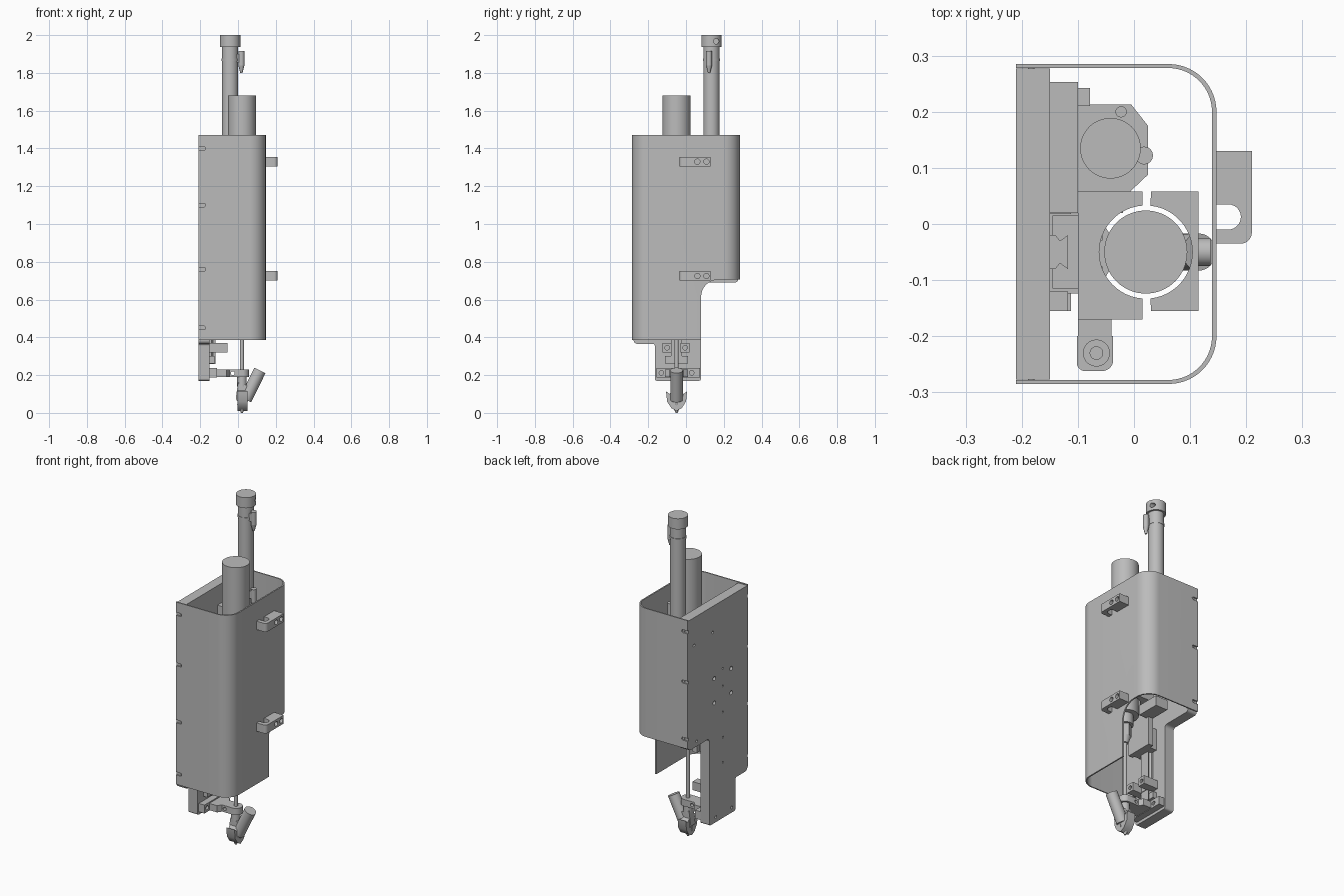
import bpy, bmesh, math
from mathutils import Vector

if "Cube" in bpy.data.objects:
    bpy.data.objects.remove(bpy.data.objects["Cube"], do_unlink=True)

grey = bpy.data.materials.new("plain grey")
grey.use_nodes = True
COLOUR = (0.5, 0.5, 0.5, 1)
grey.diffuse_color = COLOUR
grey.node_tree.nodes["Principled BSDF"].inputs["Base Color"].default_value = COLOUR


def finish(name, bm):
    bmesh.ops.recalc_face_normals(bm, faces=bm.faces)
    mesh = bpy.data.meshes.new(name)
    bm.to_mesh(mesh)
    bm.free()
    mesh.materials.append(grey)
    ob = bpy.data.objects.new(name, mesh)
    bpy.context.collection.objects.link(ob)
    return ob


def outline(corners, steps=10):
    """Turn (a, b[, radius]) corners into a polygon with rounded corners."""
    pts = []
    for i, c in enumerate(corners):
        p = Vector(c[:2])
        if len(c) < 3:
            pts.append(p)
            continue
        u = (Vector(corners[i - 1][:2]) - p).normalized()
        v = (Vector(corners[(i + 1) % len(corners)][:2]) - p).normalized()
        half = u.angle(v) / 2
        centre = p + (u + v).normalized() * c[2] / math.sin(half)
        start = p + u * c[2] / math.tan(half) - centre
        end = p + v * c[2] / math.tan(half) - centre
        turn = math.atan2(start.x * end.y - start.y * end.x, start.dot(end))
        for k in range(steps + 1):
            t = turn * k / steps
            pts.append(centre + Vector((start.x * math.cos(t) - start.y * math.sin(t),
                                        start.x * math.sin(t) + start.y * math.cos(t))))
    return pts


def arc(cx, cy, r, a0, a1, n=24):
    angles = [math.radians(a0 + (a1 - a0) * k / n) for k in range(n + 1)]
    return [(cx + r * math.cos(a), cy + r * math.sin(a)) for a in angles]


def add_prism(bm, pts, axis, lo, hi):
    place = {"x": lambda a, b, c: (c, a, b), "y": lambda a, b, c: (a, c, b),
             "z": lambda a, b, c: (a, b, c)}[axis]
    face = bm.faces.new([bm.verts.new(place(p[0], p[1], lo)) for p in pts])
    new = bmesh.ops.extrude_face_region(bm, geom=[face])["geom"]
    bmesh.ops.translate(bm, vec=place(0, 0, hi - lo),
                        verts=[g for g in new if isinstance(g, bmesh.types.BMVert)])


def prism(name, pts, axis, lo, hi):
    bm = bmesh.new()
    add_prism(bm, pts, axis, lo, hi)
    return finish(name, bm)


def box(name, x0, x1, y0, y1, z0, z1):
    return prism(name, [(x0, y0), (x1, y0), (x1, y1), (x0, y1)], "z", z0, z1)


def rod(name, start, end, r, r2=None, n=40):
    a, b = Vector(start), Vector(end)
    bm = bmesh.new()
    bmesh.ops.create_cone(bm, cap_ends=True, segments=n, radius1=r,
                          radius2=r if r2 is None else r2, depth=(b - a).length)
    turn = Vector((0, 0, 1)).rotation_difference(b - a).to_matrix()
    bmesh.ops.transform(bm, matrix=turn.to_4x4(), verts=bm.verts)
    bmesh.ops.translate(bm, vec=(a + b) / 2, verts=bm.verts)
    return finish(name, bm)


def cut(ob, bm):
    tool = finish("cutter", bm)
    tool.hide_render = True
    mod = ob.modifiers.new("cut", "BOOLEAN")
    mod.operation, mod.solver, mod.object = "DIFFERENCE", "EXACT", tool
    bpy.context.view_layer.objects.active = ob
    bpy.ops.object.modifier_apply(modifier=mod.name)
    bpy.data.objects.remove(tool, do_unlink=True)


def cut_holes(ob, axis, lo, hi, holes):
    bm = bmesh.new()
    for a, b, r in holes:
        add_prism(bm, arc(a, b, r, 0, 345, 23), axis, lo, hi)
    cut(ob, bm)


# Back plate with narrow lower leg and drilled holes
plate = prism("back_plate", outline([
    (-.277, 1.465), (.277, 1.465), (.277, .69, .02), (.08, .69, .02), (.08, .17, .012),
    (-.165, .17, .012), (-.165, .365, .01), (-.277, .365, .02)]), "x", -.21, -.15)
big = [(y, z, .012) for y in (-.125, .034) for z in (.885, 1.03)]
small = [(-.047, z, .006) for z in (.5, .65, .8, .955, 1.06)]
small += [(y, z, .008) for y, z in ((.224, 1.3), (.047, 1.31), (.2, .72), (-.13, .2), (.02, .2))]
cut_holes(plate, "x", -.22, -.17, big + small)

# Sheet cover wrapped round three sides
cover = prism("cover", outline([
    (-.21, -.285), (.147, -.285, .085), (.147, .285, .085), (-.21, .285),
    (-.21, .278), (.139, .278, .078), (.139, -.278, .078), (-.21, -.278)], 14), "z", .385, 1.47)
bm = bmesh.new()
add_prism(bm, outline([(.08, .3), (.08, .705, .09), (.4, .705), (.4, .3)]), "x", -.3, .3)
cut(cover, bm)
bm = bmesh.new()
for z in (.45, .76, 1.1, 1.4):
    add_prism(bm, [(-.23, z - .009)] + arc(-.18, z, .009, -90, 90, 10) + [(-.23, z + .009)],
              "y", -.3, .3)
cut(cover, bm)
for z in (.45, .76, 1.1, 1.4):
    for side in (-1, 1):
        if side < 0 or z > .7:
            rod("cover_screw", (-.183, side * .27, z), (-.183, side * .283, z), .006, n=16)

# Hooked hangers on the side of the cover
for z in (.7, 1.305):
    hook = prism("hanger_hook", [(.145, .13), (.21, .13)]
                 + arc(.19, -.015, .02, 0, -90, 8) + [(.145, -.035), (.145, -.01)]
                 + arc(.168, .0125, .0225, -90, 90, 14) + [(.145, .035)], "z", z, z + .05)
    cut_holes(hook, "x", .19, .22, [(.06, z + .025, .014), (.108, z + .025, .014)])

# Tall air cylinder
CX, CY = -.042, .135
rod("cylinder_tube", (CX, CY, .95), (CX, CY, 1.94), .043)
rod("tube_band", (CX, CY, 1.862), (CX, CY, 1.876), .045)
cap = rod("cylinder_cap", (CX, CY, 1.937), (CX, CY, 2), .054, n=48)
cut_holes(cap, "x", -.02, .05, [(.16, 1.967, .014)])
prism("cylinder_flange", [(-.1, .055), (-.01, .055), (.025, .088), (.025, .175), (-.005, .213),
                          (-.1, .213)], "z", 1.0, 1.16)
rod("flange_port", (-.023, .2, 1.16), (-.023, .2, 1.19), .01, n=20)
rod("piston_rod", (CX, CY, .75), (CX, CY, 1), .016)
box("piston_link", -.1, -.02, .02, .16, .73, .79)
for z in (1.8, 1.34):
    rod("sensor_body", (.018, .122, z + .04), (.018, .122, z + .115), .016, n=16)
    rod("sensor_tip", (.018, .122, z), (.018, .122, z + .04), .006, .016, n=16)
    box("sensor_foot", -.005, .015, .112, .132, z + .055, z + .1)
box("cylinder_mount", -.155, -.1, .02, .253, .93, 1.35)
box("mount_rib", -.1, -.078, .21, .242, .95, 1.25)

# Spindle motor, clamp and nose
MX, MY = .021, -.05
rod("spindle_motor", (MX, MY, .74), (MX, MY, 1.68), .074, n=64)
for z in (.82, 1.05):
    prism("clamp_back", [(-.1, -.17), (.015, -.17)] + arc(MX, MY, .083, 266, 94)
          + [(.015, .058), (-.1, .058)], "z", z, z + .15)
    prism("clamp_front", [(.115, -.155), (.115, .058), (.03, .058)]
          + arc(MX, MY, .083, 84, -84) + [(.03, -.155)], "z", z, z + .15)
    rod("clamp_knob", (.113, MY, z + .075), (.136, MY, z + .075), .025)
rod("spindle_shoulder", (MX, MY, .68), (MX, MY, .74), .045)
rod("collet_nut", (MX, MY, .61), (MX, MY, .68), .034, n=6)
rod("collet_cone", (MX, MY, .57), (MX, MY, .61), .018, .032)
rod("spindle_shaft", (MX, MY, .06), (MX, MY, .6), .011, n=24)

# Vertical guide rail with carriages
prism("guide_rail", [(-.15, -.08), (-.14, -.08), (-.132, -.07), (-.118, -.08), (-.118, -.02),
                     (-.132, -.03), (-.14, -.02), (-.15, -.02)], "z", .26, 1.25)
for z in (.56, .84, 1.06):
    carriage = box("rail_carriage", -.145, -.094, -.115, .015, z, z + .13)
    cut_holes(carriage, "x", -.1, -.09, [(y, z + h, .008) for y in (-.095, -.005) for h in (.03, .1)])
box("carriage_plate", -.1, -.07, -.13, .04, .56, .82)

# Shock absorber on its side bracket
box("absorber_bracket", -.1, -.04, -.2, -.165, .86, .95)
prism("absorber_block", outline([(-.102, -.2), (-.037, -.2), (-.037, -.262, .02),
                                 (-.102, -.262, .015)]), "z", .86, .95)
rod("absorber_body", (-.067, -.23, .76), (-.067, -.23, .99), .024)
rod("absorber_pin", (-.067, -.23, .99), (-.067, -.23, 1.02), .012)
box("absorber_stop", -.155, -.118, -.155, -.12, .7, .76)

# Rail end stops
for y in (-.1, -.005):
    stop = box("rail_stop", -.152, -.056, y - .024, y + .024, .32, .37)
    cut_holes(stop, "x", -.07, -.05, [(y, .345, .012)])
box("stop_bridge", -.152, -.115, -.124, .019, .325, .365)
box("rail_foot", -.152, -.125, -.11, .01, .262, .3)

# Lower guide arm holding the shaft
foot = box("arm_foot", -.152, -.112, -.155, .075, .187, .237)
cut_holes(foot, "x", -.125, -.1, [(-.13, .212, .012), (.03, .212, .012)])
arm = prism("guide_arm", [(-.115, -.11), (-.06, -.11), (-.045, -.085)]
            + arc(.022, MY, .037, -80, 80, 18) + [(-.045, -.015), (-.06, .01), (-.115, .01)],
            "z", .19, .23)
cut_holes(arm, "y", -.2, .1, [(-.028, .21, .01)])

# Tool head with a slanted nozzle and hooked jaws
rod("tool_collar", (MX, MY, .14), (MX, MY, .19), .025)
prism("tool_body", [(-.012, .075), (.004, .05), (.045, .05), (.075, .1), (.05, .145), (.0, .16)],
      "y", MY - .022, MY + .022)
rod("slanted_nozzle", (.04, MY, .07), (.116, MY, .225), .033, n=32)
for side in (-1, 1):
    jaw = [(0, .035), (.02, .12), (.038, .1), (.056, .115), (.05, .06), (.028, .026), (0, .01)]
    prism("jaw", [(MY + side * y, z) for y, z in jaw], "x", MX - .024, MX + .03)
rod("tool_tip", (MX, MY, 0), (MX, MY, .045), .005, .026, n=24)

# Smooth round surfaces while keeping crisp edges
bpy.ops.object.select_all(action="DESELECT")
for ob in bpy.context.collection.objects:
    if ob.type == "MESH" and grey.name in ob.data.materials:
        ob.select_set(True)
        bpy.context.view_layer.objects.active = ob
bpy.ops.object.shade_smooth_by_angle(angle=math.radians(30))
